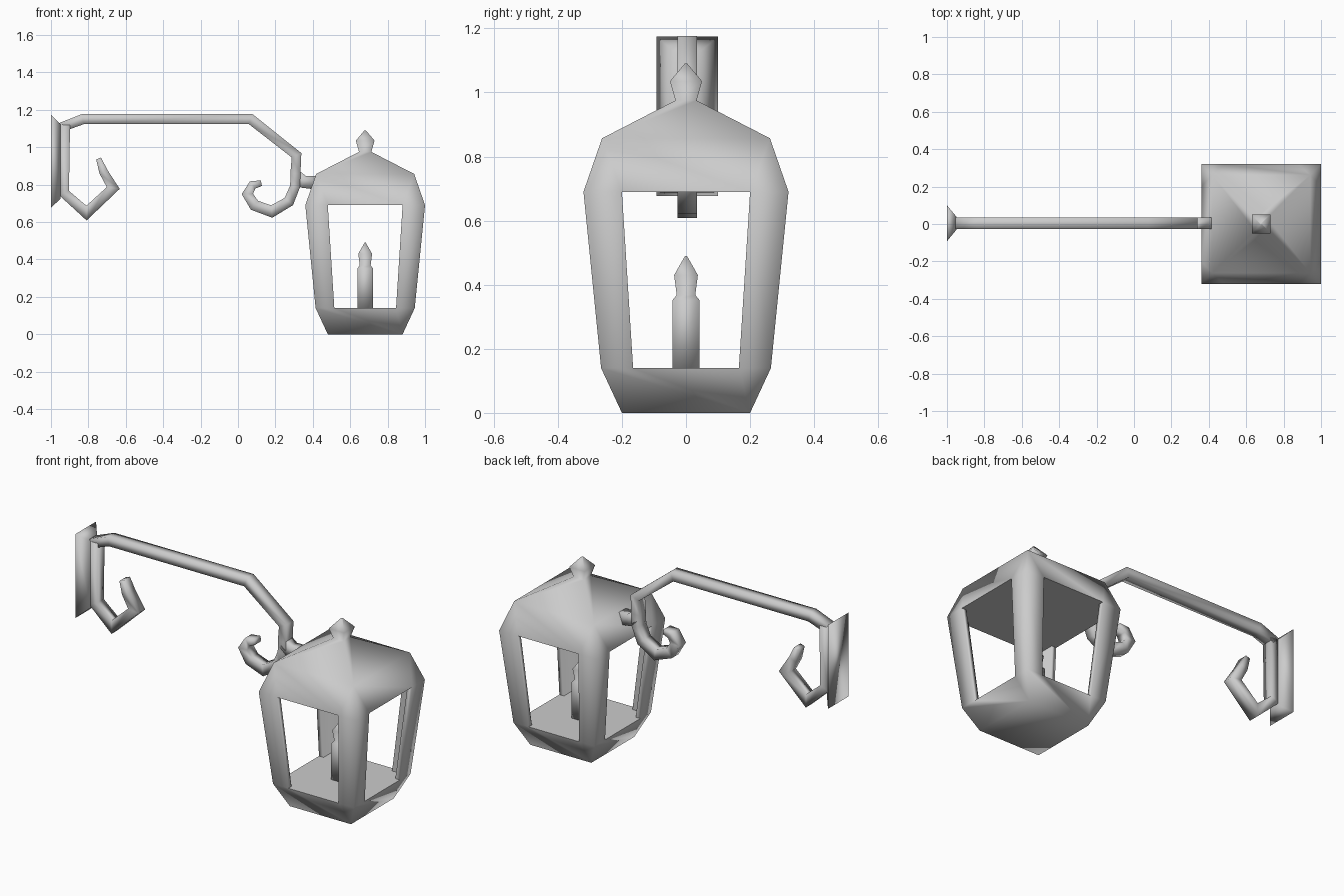
import bpy, bmesh
from mathutils import Vector

if "Cube" in bpy.data.objects:
    bpy.data.objects.remove(bpy.data.objects["Cube"])

iron = bpy.data.materials.new("grey_iron")
iron.diffuse_color = (0.6, 0.6, 0.6, 1)
iron.use_nodes = True
iron.node_tree.nodes["Principled BSDF"].inputs["Base Color"].default_value = iron.diffuse_color
CX = 0.68                                   # lantern axis
CORNERS = [(-1, -1), (1, -1), (1, 1), (-1, 1)]


def finish(name, bm, smooth=True):
    bmesh.ops.recalc_face_normals(bm, faces=bm.faces)
    me = bpy.data.meshes.new(name)
    bm.to_mesh(me)
    bm.free()
    me.materials.append(iron)
    for p in me.polygons:
        p.use_smooth = smooth
    ob = bpy.data.objects.new(name, me)
    bpy.context.collection.objects.link(ob)
    return ob


def ring(bm, half, z):
    return [bm.verts.new((CX + sx * half, sy * half, z)) for sx, sy in CORNERS]


def bridge(bm, a, b):
    n = len(a)
    for i in range(n):
        j = (i + 1) % n
        bm.faces.new((a[i], a[j], b[j], b[i]))


def tower(name, levels):
    """Square stacked profile of (half width, height)."""
    bm = bmesh.new()
    rings = [ring(bm, h, z) for h, z in levels]
    for a, b in zip(rings, rings[1:]):
        bridge(bm, a, b)
    bm.faces.new(rings[0])
    bm.faces.new(rings[-1])
    return finish(name, bm)


def bar(name, path, hy=0.031):
    """Square bar along (x, z, half thickness) points, mitred at bends."""
    bm = bmesh.new()
    pts = [Vector((p[0], p[1])) for p in path]
    rings = []
    for i, p in enumerate(pts):
        d0 = (p - pts[max(i - 1, 0)]).normalized()
        d1 = (pts[min(i + 1, len(pts) - 1)] - p).normalized()
        t = (d0 + d1).normalized()
        ref = d1 if d1.length else d0
        r = path[i][2] / max(0.6, t.dot(ref))
        n = Vector((-t.y, t.x)) * r
        rings.append([bm.verts.new((p.x + s * n.x, y * hy + 0.004, p.y + s * n.y))
                      for s, y in CORNERS])
    for a, b in zip(rings, rings[1:]):
        bridge(bm, a, b)
    bm.faces.new(rings[0])
    bm.faces.new(rings[-1])
    return finish(name, bm)


# Lantern body: base, corner posts, roof and finial in one smooth shell
LOW, HIGH, T = (0.265, 0.165, 0.14), (0.32, 0.2, 0.69), 0.03
bm = bmesh.new()
base = ring(bm, 0.2, 0)
low, high = ring(bm, LOW[0], LOW[2]), ring(bm, HIGH[0], HIGH[2])
upper = [high] + [ring(bm, h, z) for h, z in
                  ((0.262, 0.857), (0.033, 0.975), (0.05, 1.035), (0.004, 1.09))]
bm.faces.new(base)
bm.faces.new(upper[-1])
for a, b in zip(upper[1:], upper[2:]):
    bridge(bm, a, b)


def post_section(level, sx, sy, corner):
    """L-shaped section: window edges, outer corner, inner wall."""
    h, w, z = level
    k = h - T
    P = lambda x, y: bm.verts.new((CX + sx * x, sy * y, z))
    return [P(w, h), corner, P(h, w), P(k, w), P(k, k), P(w, k)]


sections = []
for i, (sx, sy) in enumerate(CORNERS):
    lo = post_section(LOW, sx, sy, low[i])
    hi = post_section(HIGH, sx, sy, high[i])
    bridge(bm, lo, hi)
    sections.append((lo, hi))
for i in range(4):
    j = (i + 1) % 4
    e, f = (0, 0) if i % 2 == 0 else (2, 2)     # window-edge vertex on this side
    (la, ha), (lb, hb) = sections[i], sections[j]
    bm.faces.new((base[i], base[j], low[j], lb[f], la[e], low[i]))
    bm.faces.new((high[i], ha[e], hb[f], high[j], upper[1][j], upper[1][i]))
finish("lantern_body", bm)

# Floor and ceiling of the glass chamber
for name, (h, w, z) in (("lantern_floor", LOW), ("lantern_ceiling", HIGH)):
    bm = bmesh.new()
    bm.faces.new(ring(bm, h, z))
    ob = finish(name, bm, False)
    if name == "lantern_ceiling":
        ob.data.flip_normals()

# Candle with flame
tower("candle", [(0.042, 0.14), (0.042, 0.352), (0.029, 0.368),
                 (0.037, 0.43), (0.003, 0.49)])

# Wall plate: tapered block against the wall
bm = bmesh.new()
back, front = ([bm.verts.new((x, 0.004 + s * hy, z0 if t < 0 else z1))
                for s, t in CORNERS]
               for x, hy, z0, z1 in ((-1, 0.096, 0.677, 1.174),
                                     (-0.948, 0.033, 0.725, 1.122)))
bridge(bm, back, front)
bm.faces.new(back)
bm.faces.new(front)
finish("wall_plate", bm)

# Upright against the plate, curling into the lower scroll
bar("wall_scroll", [(-0.925, 1.12, 0.027), (-0.93, 0.755, 0.026), (-0.81, 0.648, 0.029),
                    (-0.667, 0.782, 0.027), (-0.72, 0.87, 0.023), (-0.745, 0.94, 0.014)])

# Arm reaching out and curling into the lantern scroll
bar("arm", [(-0.95, 1.105, 0.025), (-0.83, 1.15, 0.027), (0.068, 1.15, 0.027),
            (0.313, 0.957, 0.025), (0.307, 0.86, 0.027), (0.305, 0.79, 0.026),
            (0.272, 0.71, 0.028), (0.18, 0.656, 0.03), (0.088, 0.69, 0.029),
            (0.05, 0.75, 0.026), (0.078, 0.798, 0.022), (0.125, 0.808, 0.015)])

# Short link joining arm and lantern
bar("lantern_link", [(0.31, 0.85, 0.03), (0.35, 0.815, 0.032), (0.42, 0.81, 0.036)])
